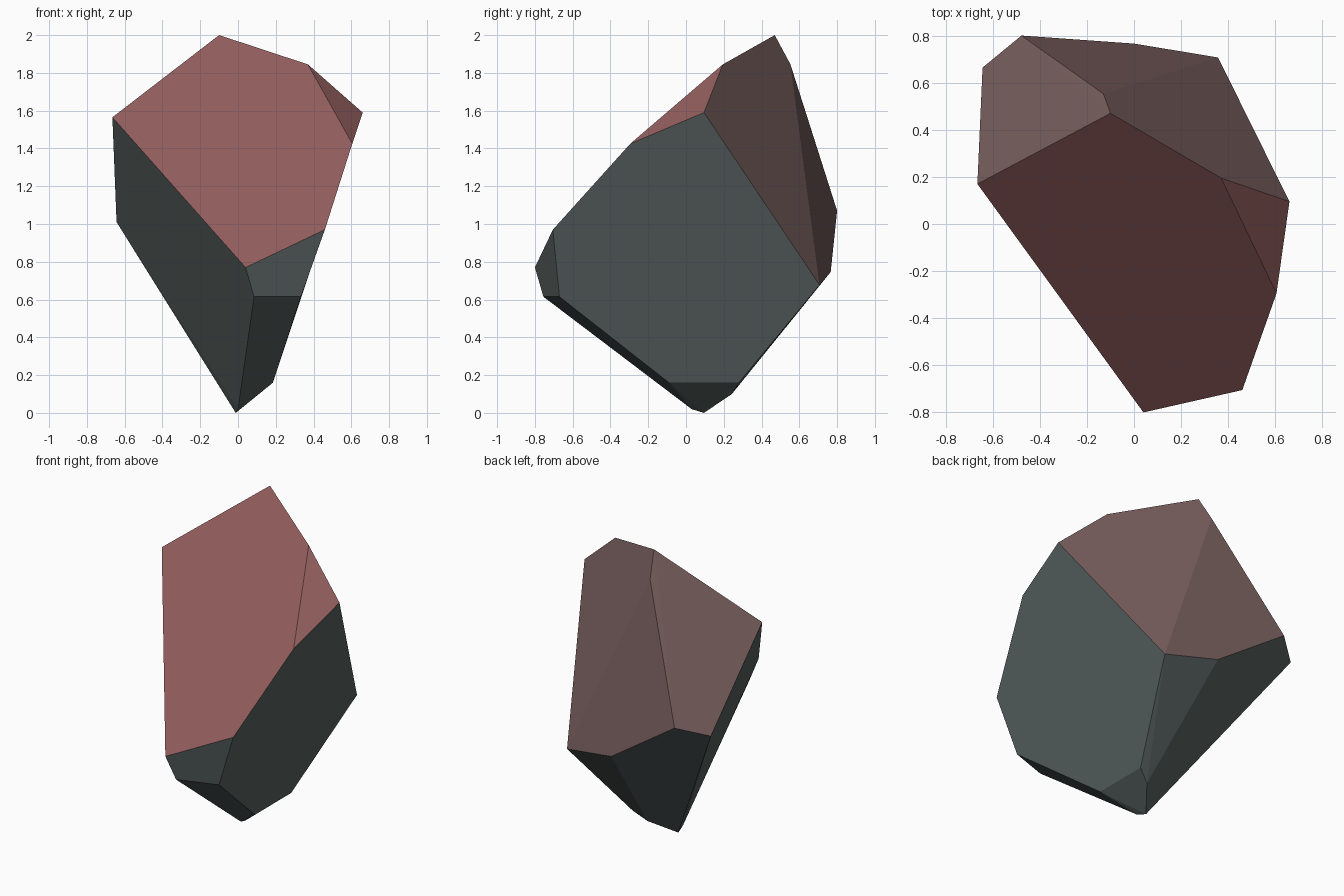
import bpy
import bmesh
import math

default_cube = bpy.data.objects.get("Cube")
if default_cube:
    bpy.data.objects.remove(default_cube, do_unlink=True)


def make_material(name, colour):
    material = bpy.data.materials.new(name)
    material.use_nodes = True
    rgba = (*colour, 1)
    material.diffuse_color = rgba
    shader = material.node_tree.nodes["Principled BSDF"]
    shader.inputs["Base Color"].default_value = rgba
    shader.inputs["Roughness"].default_value = 0.9
    return material


materials = [
    make_material("dark slate", (0.097, 0.121, 0.117)),
    make_material("dusty red", (0.288, 0.112, 0.109)),
    make_material("mauve brown", (0.18, 0.109, 0.106)),
]

# Corners of the faceted boulder, grouped from the peak down to the foot
peak = [(-.10, .47, 2), (.37, .195, 1.845), (-.13, .553, 1.845)]
shoulders = [(.66, .095, 1.59), (.605, -.295, 1.425), (-.665, .17, 1.565)]
front_lip = [(.46, -.705, .97), (.04, -.8, .77),
             (.085, -.755, .615), (.333, -.67, .615)]
back_rim = [(-.478, .8, 1.07), (-.643, .664, 1.01),
            (0, .766, .746), (.357, .707, .677)]
foot = [(.185, -.09, .16), (.185, .28, .16), (.105, .243, .1),
        (-.012, .095, 0), (0, .03, .02)]

# Convex hull of the corners, with almost flat triangles merged into facets
bm = bmesh.new()
for corner in peak + shoulders + front_lip + back_rim + foot:
    bm.verts.new(corner)
hull = bmesh.ops.convex_hull(bm, input=bm.verts[:])
spare = [item for item in hull["geom_interior"] if isinstance(item, bmesh.types.BMVert)]
bmesh.ops.delete(bm, geom=spare, context="VERTS")
bmesh.ops.dissolve_limit(bm, angle_limit=math.radians(3),
                         verts=bm.verts[:], edges=bm.edges[:])
bmesh.ops.recalc_face_normals(bm, faces=bm.faces[:])
bm.normal_update()

# Underside is slate, the upward front is red, the upward back is mauve
for face in bm.faces:
    face.smooth = False
    if face.normal.z < 0:
        face.material_index = 0
    elif face.normal.y < 0:
        face.material_index = 1
    else:
        face.material_index = 2

mesh = bpy.data.meshes.new("faceted_boulder")
bm.to_mesh(mesh)
bm.free()
for material in materials:
    mesh.materials.append(material)
boulder = bpy.data.objects.new("faceted_boulder", mesh)
bpy.context.collection.objects.link(boulder)
